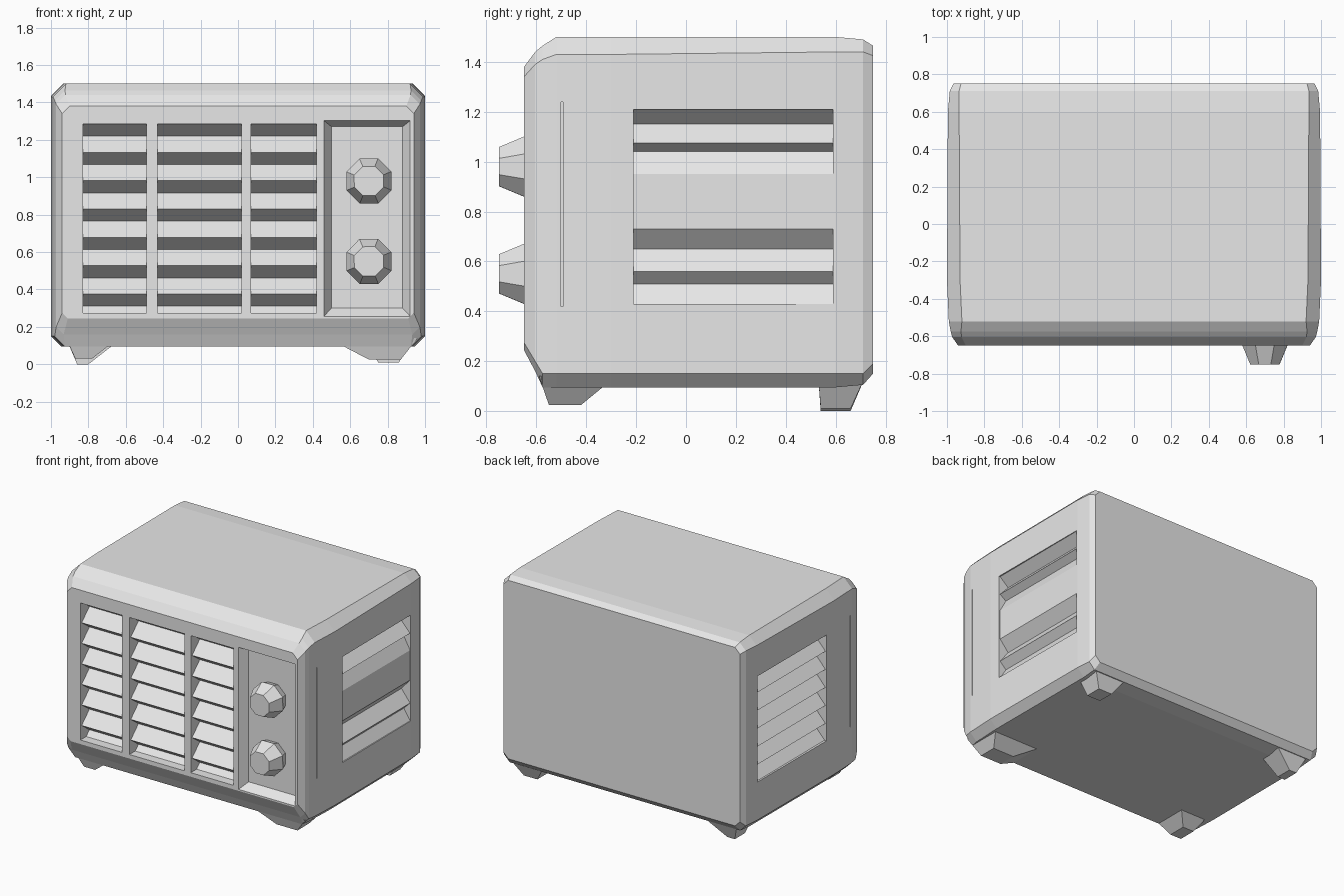
import bpy, bmesh, math

if "Cube" in bpy.data.objects:
    bpy.data.objects.remove(bpy.data.objects["Cube"])

casing = bpy.data.materials.new("light_grey_casing")
casing.diffuse_color = (0.8, 0.8, 0.8, 1)
casing.use_nodes = True
casing.node_tree.nodes["Principled BSDF"].inputs["Base Color"].default_value = casing.diffuse_color


def make(name, rings):
    """Closed solid lofted through rings of equal point count."""
    bm = bmesh.new()
    loops = [[bm.verts.new(p) for p in r] for r in rings]
    n = len(loops[0])
    for a, b in zip(loops, loops[1:]):
        for i in range(n):
            j = (i + 1) % n
            bm.faces.new((a[i], a[j], b[j], b[i]))
    bm.faces.new(loops[0])
    bm.faces.new(loops[-1])
    bmesh.ops.recalc_face_normals(bm, faces=bm.faces)
    me = bpy.data.meshes.new(name)
    bm.to_mesh(me)
    bm.free()
    ob = bpy.data.objects.new(name, me)
    bpy.context.collection.objects.link(ob)
    me.materials.append(casing)
    return ob


def rect(y, x0, x1, z0, z1):
    return [(x0, y, z0), (x1, y, z0), (x1, y, z1), (x0, y, z1)]


def octagon(y, x, z0, z1, c, t):
    """Rectangle across the body with cut corners, c below and t above."""
    return [(-x + c, y, z0), (x - c, y, z0), (x, y, z0 + c), (x, y, z1 - t),
            (x - t, y, z1), (-x + t, y, z1), (-x, y, z1 - t), (-x, y, z0 + c)]


def cut(ob, cutter):
    cutter.hide_render = True
    m = ob.modifiers.new("cut", 'BOOLEAN')
    m.operation, m.solver, m.object = 'DIFFERENCE', 'EXACT', cutter
    bpy.context.view_layer.objects.active = ob
    bpy.ops.object.modifier_apply(modifier=m.name)
    bpy.data.objects.remove(cutter)


def sawtooth(top, pitch, count, drop, front, depth, back):
    """Slat profile as (depth, height): underside slopes back, top slopes out."""
    pts = [(back, top)]
    for i in range(count):
        z = top - i * pitch
        pts += [(front, z), (front + depth, z - drop)]
    pts += [(front, top - count * pitch), (back, top - count * pitch)]
    return pts


# casing with chamfered edges
body = make("casing", [
    octagon(-0.65, 0.94, 0.245, 1.38, 0.03, 0.04),
    octagon(-0.605, 0.972, 0.16, 1.44, 0.04, 0.05),
    octagon(-0.575, 0.98, 0.095, 1.465, 0.055, 0.055),
    octagon(-0.52, 0.99, 0.095, 1.50, 0.055, 0.07),
    octagon(-0.30, 1.0, 0.095, 1.50, 0.055, 0.07),
    octagon(0.60, 0.995, 0.095, 1.50, 0.055, 0.06),
    octagon(0.71, 0.985, 0.105, 1.49, 0.045, 0.05),
    octagon(0.75, 0.965, 0.15, 1.465, 0.04, 0.04)])

# front grille: three openings with slats behind, bars remain between them
for i, (x0, x1) in enumerate([(-0.83, -0.49), (-0.43, 0.02), (0.07, 0.42)]):
    cut(body, make("cutter", [rect(-0.8, x0, x1, 0.275, 1.285),
                              rect(-0.5, x0, x1, 0.275, 1.285)]))
    prof = sawtooth(1.285, 0.1515, 7, 0.065, -0.635, 0.09, -0.45)
    make(f"front_slats_{i + 1}",
         [[(x, y, z) for y, z in prof] for x in (x0 - 0.01, x1 + 0.01)])

# control panel recess with sloping walls
cut(body, make("cutter", [rect(-0.70, 0.425, 0.955, 0.22, 1.33),
                          rect(-0.59, 0.50, 0.88, 0.30, 1.27)]))

# side vents and seams; the right vent has a flush band across its middle
left_profile = sawtooth(1.22, 0.133, 6, 0.055, 0.0, 0.07, 0.17)
right_profile = [(0.17, 1.21), (0, 1.21), (0.07, 1.15), (0, 1.075), (0.05, 1.04),
                 (0, 0.95), (0, 0.73), (0.07, 0.65), (0, 0.56), (0.05, 0.51),
                 (0, 0.43), (0.17, 0.43)]
for s, side, prof in ((1, "right", right_profile), (-1, "left", left_profile)):
    def side_box(y0, y1, z0, z1, d):
        return make("cutter", [[(s * x, y, z) for y, z in
                                ((y0, z0), (y1, z0), (y1, z1), (y0, z1))]
                               for x in (1.1, d)])
    cut(body, side_box(-0.21, 0.59, 0.43, 1.21, 0.86))
    cut(body, side_box(-0.502, -0.494, 0.42, 1.24, 0.97))
    make(f"{side}_vent_slats", [[(s * (0.99 - d), y, z) for d, z in prof]
                                for y in (-0.22, 0.60)])

# control knobs
for name, z in (("upper_knob", 0.98), ("lower_knob", 0.55)):
    rings = []
    for y, r in ((-0.57, 0.10), (-0.65, 0.13), (-0.75, 0.085)):
        rings.append([(0.70 + r * math.cos(a * math.pi / 4 + 0.4), y,
                       z + r * math.sin(a * math.pi / 4 + 0.4)) for a in range(8)])
    make(name, rings)


# feet: tapered blocks under each corner
def foot(name, top, bottom, zb):
    (a, b, c, d), (e, f, g, h) = top, bottom
    make(name, [[(a, c, 0.14), (b, c, 0.14), (b, d, 0.14), (a, d, 0.14)],
                [(e, g, zb), (f, g, zb), (f, h, zb), (e, h, zb)]])


foot("front_right_foot", (0.48, 0.96, -0.59, -0.28), (0.70, 0.87, -0.55, -0.42), 0.025)
foot("front_left_foot", (-0.92, -0.64, -0.59, -0.28), (-0.87, -0.78, -0.55, -0.42), 0.03)
foot("back_right_foot", (0.66, 0.94, 0.53, 0.72), (0.75, 0.86, 0.54, 0.66), 0.01)
foot("back_left_foot", (-0.92, -0.62, 0.53, 0.72), (-0.86, -0.80, 0.54, 0.66), 0.0)
